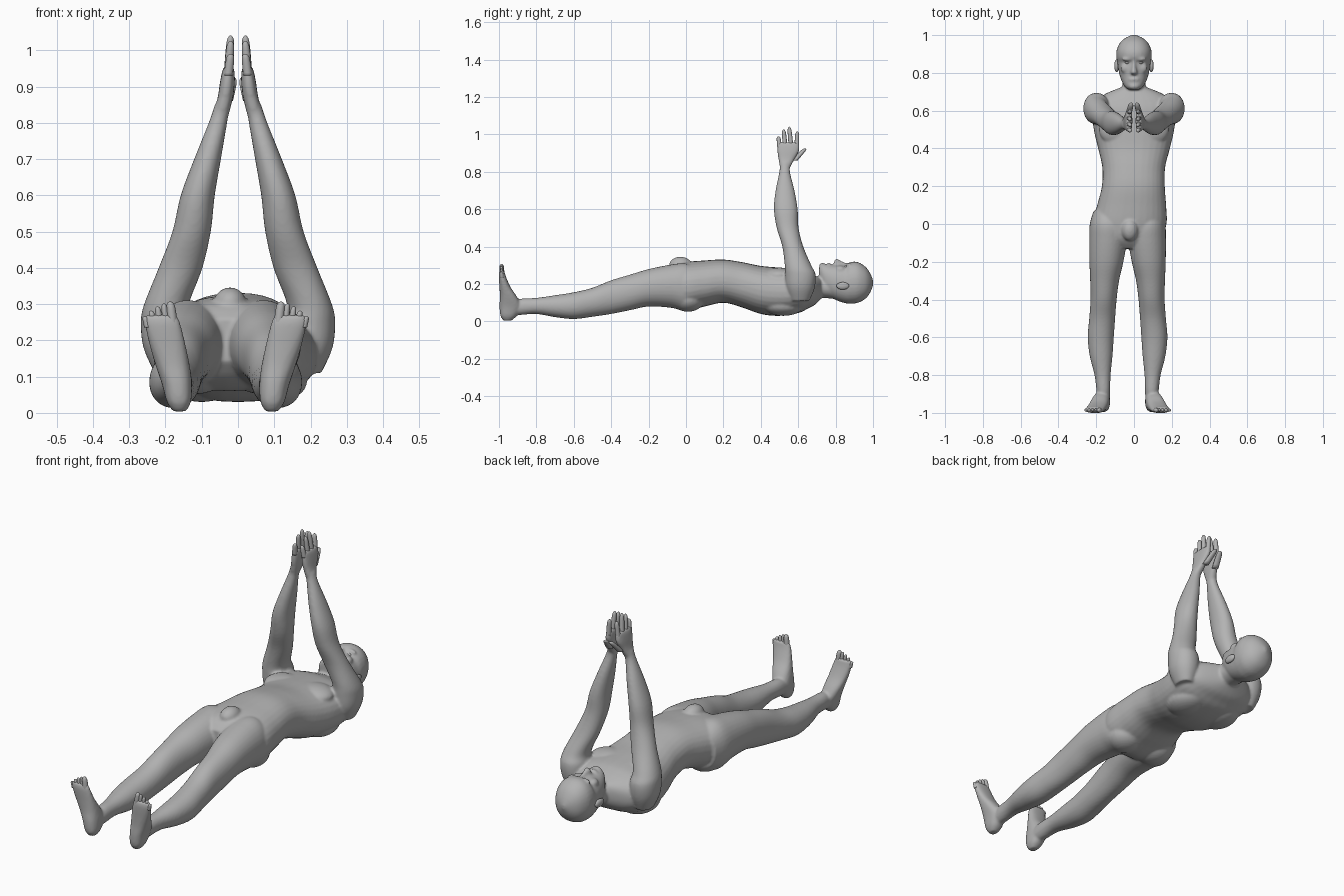
import bpy, bmesh, math
from mathutils import Vector

MID = -0.034   # midline of the legs, slightly off the torso line
skin = bpy.data.materials.new("plain grey")
skin.diffuse_color = (0.45, 0.45, 0.45, 1)


def finish(name, bm):
    bmesh.ops.recalc_face_normals(bm, faces=bm.faces)
    me = bpy.data.meshes.new(name)
    bm.to_mesh(me)
    bm.free()
    me.materials.append(skin)
    for p in me.polygons:
        p.use_smooth = True
    ob = bpy.data.objects.new(name, me)
    bpy.context.collection.objects.link(ob)
    return ob


def spline(a, b, c, d, t):
    return 0.5 * (2 * b + (c - a) * t + (2 * a - 5 * b + 4 * c - d) * t * t
                  + (3 * b - a - 3 * c + d) * t ** 3)


def loft(name, axis, rows, power=2.0, steps=5, n=32):
    """Rows hold (position on axis, x min, x max, other min, other max)."""
    last = len(rows) - 1
    dense = []
    for i in range(last):
        quad = [rows[max(0, min(last, i + k))] for k in (-1, 0, 1, 2)]
        for s in range(steps):
            dense.append([spline(*v, s / steps) for v in zip(*quad)])
    dense.append(rows[-1])
    bm = bmesh.new()
    rings = []
    for p, x0, x1, w0, w1 in dense:
        ring = []
        for k in range(n):
            a = 2 * math.pi * k / n
            c, s = math.cos(a), math.sin(a)
            x = (x0 + x1) / 2 + (x1 - x0) / 2 * math.copysign(abs(c) ** (2 / power), c)
            w = (w0 + w1) / 2 + (w1 - w0) / 2 * math.copysign(abs(s) ** (2 / power), s)
            ring.append(bm.verts.new((x, p, w) if axis == 'y' else (x, w, p)))
        rings.append(ring)
    for r, q in zip(rings, rings[1:]):
        for k in range(n):
            bm.faces.new((r[k], r[(k + 1) % n], q[(k + 1) % n], q[k]))
    bm.faces.new(rings[0])
    bm.faces.new(rings[-1])
    return finish(name, bm)


def ball(name, centre, radii):
    bm = bmesh.new()
    bmesh.ops.create_uvsphere(bm, u_segments=24, v_segments=16, radius=1)
    for v in bm.verts:
        v.co = Vector(c + r * q for c, r, q in zip(centre, radii, v.co))
    return finish(name, bm)


def digit(name, p, q, r):
    """Tapered, rounded finger or toe from p up to q."""
    p, q = Vector(p), Vector(q)
    rows = []
    for t, f in ((0, 1), (0.5, 0.95), (0.8, 0.85), (0.94, 0.6), (1, 0.15)):
        c = p.lerp(q, t)
        rows.append((c.z, c.x - r * f, c.x + r * f, c.y - r * f, c.y + r * f))
    return loft(name, 'z', rows, steps=3, n=12)


def sided(rows, side, mid):
    out = []
    for p, u0, u1, w0, w1 in rows:
        a, b = sorted((mid + side * u0, mid + side * u1))
        out.append((p, a, b, w0, w1))
    return out


body = []
# torso from neck base to crotch
body.append(loft("torso", 'y', [
    (.73, -.05, .05, .13, .23), (.69, -.15, .15, .09, .245), (.65, -.2, .2, .068, .262),
    (.6, -.222, .222, .045, .277), (.5, -.213, .213, .03, .288), (.4, -.19, .19, .04, .297),
    (.3, -.168, .165, .075, .317), (.2, -.17, .163, .1, .331), (.1, -.195, .17, .08, .326),
    (0, -.22, .172, .06, .318), (-.08, -.2, .135, .09, .3), (-.13, -.13, .07, .14, .26)], 2.3))
# neck and head
body.append(loft("neck", 'y', [(.62, -.09, .09, .09, .25), (.68, -.07, .07, .115, .24),
                               (.73, -.062, .062, .125, .235), (.8, -.062, .062, .12, .24)]))
body.append(loft("head", 'y', [
    (.712, -.03, .03, .24, .295), (.725, -.046, .046, .19, .309), (.745, -.06, .06, .15, .308),
    (.78, -.074, .074, .125, .303), (.82, -.083, .083, .107, .305), (.855, -.088, .088, .097, .303),
    (.88, -.093, .093, .095, .318), (.92, -.092, .092, .1, .317), (.96, -.074, .074, .122, .292),
    (.985, -.046, .046, .155, .257), (1.001, -.01, .01, .195, .218)], 2.2))
body.append(loft("nose", 'y', [(.79, -.013, .013, .285, .312), (.798, -.019, .019, .285, .333),
                               (.81, -.016, .016, .285, .335), (.84, -.01, .01, .285, .319),
                               (.87, -.01, .01, .285, .311)]))
body.append(ball("mouth", (0, .765, .299), (.03, .012, .014)))
body.append(ball("chin", (0, .729, .296), (.027, .017, .017)))
body.append(ball("groin", (-.022, -.03, .302), (.045, .06, .044)))

# paired parts
for side, tag in ((-1, "left"), (1, "right")):
    body.append(loft("leg", 'y', sided([
        (.07, .04, .18, .09, .28), (0, .01, .2, .057, .31), (-.08, .003, .203, .073, .304),
        (-.2, .022, .202, .08, .28), (-.3, .045, .198, .06, .25), (-.4, .058, .196, .04, .22),
        (-.5, .066, .203, .025, .18), (-.6, .073, .211, .013, .156), (-.7, .08, .2, .023, .14),
        (-.8, .09, .175, .04, .126), (-.88, .092, .165, .035, .122), (-.94, .095, .16, .03, .11)],
        side, MID), 2.1))
    body.append(loft("foot", 'z', sided([
        (.004, .11, .145, -.975, -.935), (.03, .096, .162, -.992, -.905),
        (.08, .093, .176, -.997, -.882), (.13, .099, .193, -.995, -.903),
        (.18, .109, .208, -.997, -.936), (.22, .118, .218, -1, -.955),
        (.25, .126, .224, -1.001, -.966), (.27, .135, .222, -.997, -.971)], side, MID), 2.4))
    body.append(loft("arm", 'z', sided([
        (.11, .15, .23, .56, .66), (.18, .13, .261, .535, .688), (.25, .13, .268, .53, .693),
        (.3, .135, .259, .528, .67), (.4, .098, .219, .515, .627), (.5, .075, .181, .485, .602),
        (.6, .064, .158, .47, .597), (.7, .047, .121, .479, .58), (.8, .03, .081, .499, .556),
        (.85, .022, .064, .502, .56)], side, 0), 2.1))
    body.append(loft("palm", 'z', sided([
        (.82, .026, .07, .503, .554), (.87, .014, .056, .494, .582), (.91, .009, .05, .488, .604),
        (.945, .01, .043, .488, .606), (.958, .016, .036, .494, .6)], side, 0), 2.5))
    # muscle masses and brow
    body.append(ball("chest_muscle", (side * .09, .5, .245), (.095, .085, .043)))
    body.append(ball("buttock", (side * .09 - .025, .01, .12), (.09, .09, .068)))
    body.append(ball("shoulder_blade", (side * .1, .52, .085), (.09, .11, .055)))
    body.append(ball("brow", (side * .033, .873, .301), (.03, .011, .014)))
    body.append(ball("cheek", (side * .045, .825, .277), (.026, .028, .021)))

    # ears and eyes
    ball(tag + "_ear", (side * .092, .838, .19), (.012, .034, .02))
    ball(tag + "_eye", (side * .034, .855, .291), (.013, .008, .01))
    # fingers and thumb
    for i, (y0, y1, z1) in enumerate(((.501, .494, .99), (.531, .522, 1.026),
                                      (.562, .552, 1.041), (.592, .595, 1.015))):
        digit(f"{tag}_finger_{i + 1}", (side * .027, y0, .93), (side * .02, y1, z1), .0125)
    digit(tag + "_thumb", (side * .03, .58, .86), (side * .014, .637, .925), .016)
    # toes
    for i in range(5):
        u = .148 + i * .0175
        digit(f"{tag}_toe_{i + 1}", (MID + side * (u - .003), -.984, .235),
              (MID + side * (u + .005), -.986, .307 - .003 * i - .0018 * i * i),
              .014 if i == 0 else .0095)

# fuse the main masses into one continuous skin
bpy.ops.object.select_all(action='DESELECT')
for ob in body:
    ob.select_set(True)
bpy.context.view_layer.objects.active = body[0]
bpy.ops.object.join()
figure = bpy.context.view_layer.objects.active
figure.name = "body"
fuse = figure.modifiers.new("fuse", 'REMESH')
fuse.mode = 'VOXEL'
fuse.voxel_size = 0.0065
fuse.use_smooth_shade = True
relax = figure.modifiers.new("relax", 'SMOOTH')
relax.factor = 0.5
relax.iterations = 5
